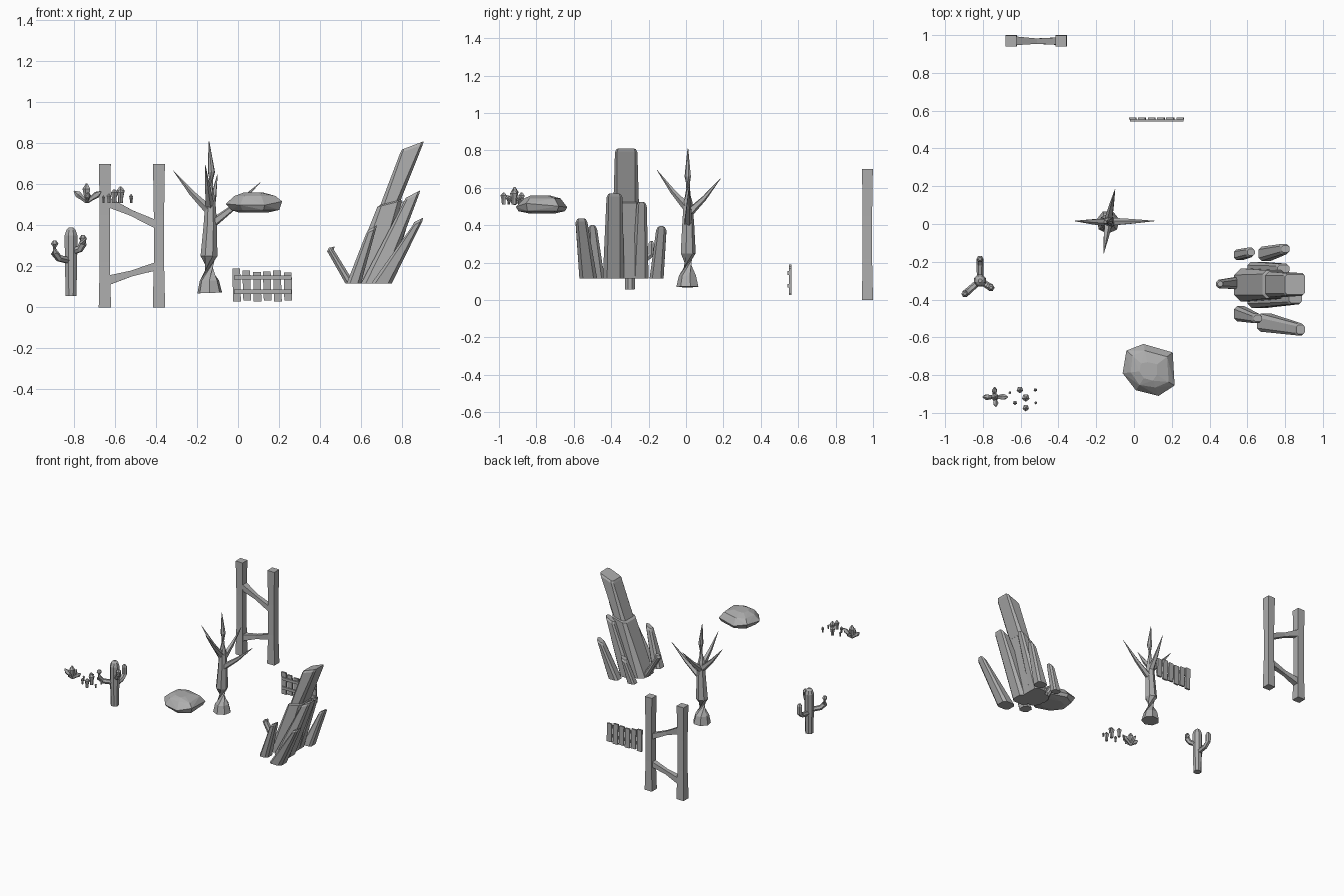
import bpy, bmesh, math, random
from mathutils import Vector

random.seed(4)
if "Cube" in bpy.data.objects:
    bpy.data.objects.remove(bpy.data.objects["Cube"])

GREY = (0.42, 0.42, 0.42, 1)
mat = bpy.data.materials.new("stone grey")
mat.use_nodes = True
mat.diffuse_color = GREY
bsdf = mat.node_tree.nodes["Principled BSDF"]
bsdf.inputs["Base Color"].default_value = GREY
bsdf.inputs["Roughness"].default_value = 0.9


def finish(name, bm):
    bmesh.ops.recalc_face_normals(bm, faces=bm.faces)
    mesh = bpy.data.meshes.new(name)
    bm.to_mesh(mesh)
    bm.free()
    mesh.materials.append(mat)
    ob = bpy.data.objects.new(name, mesh)
    bpy.context.collection.objects.link(ob)


def loft(bm, rings):
    loops = [[bm.verts.new(p) for p in ring] for ring in rings]
    n = len(loops[0])
    for a, b in zip(loops, loops[1:]):
        for i in range(n):
            j = (i + 1) % n
            bm.faces.new((a[i], a[j], b[j], b[i]))
    bm.faces.new(loops[0][::-1])
    bm.faces.new(loops[-1])


def tube(bm, path, sides=6, turn=0.0):
    """Tapered limb along points (x, y, z, radius)."""
    pts = [Vector(p[:3]) for p in path]
    rings = []
    for i, p in enumerate(pts):
        way = pts[min(i + 1, len(pts) - 1)] - pts[max(i - 1, 0)]
        q = way.to_track_quat('Z', 'Y')
        angles = [turn + math.tau * k / sides for k in range(sides)]
        rings.append([p + q @ Vector((math.cos(a), math.sin(a), 0)) * path[i][3]
                      for a in angles])
    loft(bm, rings)


def box(bm, x0, x1, y0, y1, z0, z1, skew=0.0):
    loft(bm, [[(x0 + s, y0, z), (x1 + s, y0, z), (x1 + s, y1, z), (x0 + s, y1, z)]
              for z, s in ((z0, 0), (z1, skew))])


# Gate: two waisted posts and two slanting rails
bm = bmesh.new()
for x in (-0.65, -0.386):
    rings = []
    for z, r in ((0, 0.03), (0.22, 0.025), (0.45, 0.025), (0.7, 0.029)):
        rings.append([(x + a * r, 0.97 + b * r, z)
                      for a, b in ((-1, -1), (1, -1), (1, 1), (-1, 1))])
    loft(bm, rings)
finish("gate_posts", bm)

bm = bmesh.new()
for za, zb in ((0.515, 0.405), (0.13, 0.2)):
    tube(bm, [(-0.64, 0.97, za, 0.033), (-0.52, 0.968, (za + zb) / 2, 0.02),
              (-0.4, 0.968, zb, 0.028)], 4, math.pi / 4)
finish("gate_rails", bm)

# Picket fence
bm = bmesh.new()
tops = (0.19, 0.18, 0.172, 0.175, 0.18, 0.17)
for i, top in enumerate(tops):
    x = -0.024 + i * 0.05
    box(bm, x, x + 0.038, 0.552, 0.565, 0.027 + 0.006 * (i % 2), top,
        random.uniform(-0.006, 0.004))
finish("fence_pickets", bm)
bm = bmesh.new()
for z in (0.066, 0.135):
    box(bm, -0.02, 0.262, 0.543, 0.553, z, z + 0.02)
finish("fence_rails", bm)

# Dead tree
bm = bmesh.new()
tube(bm, [(-0.138, 0.01, 0.07, 0.062), (-0.14, 0.01, 0.13, 0.048),
          (-0.142, 0.01, 0.25, 0.042), (-0.135, 0.01, 0.4, 0.034),
          (-0.135, 0.01, 0.52, 0.025), (-0.13, 0.01, 0.66, 0.018),
          (-0.142, 0.01, 0.81, 0.002)], 7)
finish("tree_trunk", bm)
bm = bmesh.new()
branches = (((0.11, 0.016, 0.61), 0.4), ((-0.316, 0.016, 0.667), 0.47),
            ((-0.1, 0.185, 0.65), 0.46), ((-0.16, -0.155, 0.695), 0.49))
for tip, z in branches:
    root, end = Vector((-0.137, 0.01, z)), Vector(tip)
    mid = root.lerp(end, 0.5) - Vector((0, 0, 0.01))
    tube(bm, [(*root, 0.024), (*mid, 0.014), (*end, 0.001)], 5)
finish("tree_branches", bm)

# Faceted boulder
outline = [(-0.06, -0.79), (-0.04, -0.67), (0.05, -0.635), (0.205, -0.68),
           (0.215, -0.855), (0.13, -0.91), (0.01, -0.88)]
bm = bmesh.new()
for z, s in ((0.463, 0.5), (0.475, 0.86), (0.505, 1), (0.543, 0.72), (0.56, 0.35)):
    for i, (x, y) in enumerate(outline):
        wobble = 0 if z == 0.505 else random.uniform(-0.06, 0.06)
        lift = 0.012 * math.sin(i * 2) if z == 0.505 else 0
        k = s + wobble
        bm.verts.new((0.08 + (x - 0.08) * k, -0.775 + (y + 0.775) * k, z + lift))
bmesh.ops.convex_hull(bm, input=bm.verts)
bmesh.ops.delete(bm, geom=[v for v in bm.verts if not v.link_faces], context='VERTS')
finish("boulder", bm)

# Tall cactus with three upturned arms
bm = bmesh.new()
cx, cy = -0.815, -0.3
tube(bm, [(cx, cy, 0.055, 0.028), (cx, cy, 0.2, 0.032), (cx, cy, 0.35, 0.034),
          (cx, cy, 0.378, 0.024), (cx, cy, 0.39, 0.01)], 8, 0.39)
finish("cactus_trunk", bm)
bm = bmesh.new()
for dx, dy, low, top in ((-0.08, -0.07, 0.235, 0.325), (0.058, -0.037, 0.28, 0.352),
                         (0, 0.115, 0.215, 0.315)):
    tube(bm, [(cx, cy, low - 0.01, 0.017),
              (cx + dx * 0.75, cy + dy * 0.75, low + 0.005, 0.018),
              (cx + dx, cy + dy, low + 0.03, 0.019),
              (cx + dx, cy + dy, top - 0.015, 0.019),
              (cx + dx, cy + dy, top, 0.008)], 6)
finish("cactus_arms", bm)

# Succulent: a centre bud and four spreading leaves
bm = bmesh.new()
base = Vector((-0.738, -0.916, 0.515))
for dx, dy, dz, r in ((0, 0, 0.09, 0.021), (-0.062, 0, 0.052, 0.017),
                      (0.07, 0, 0.05, 0.017), (0, 0.052, 0.045, 0.015),
                      (0.008, -0.05, 0.045, 0.015)):
    d = Vector((dx, dy, dz))
    tube(bm, [(*(base + d * t), r * k) for t, k in
              ((0, 0.6), (0.35, 0.7), (0.7, 1), (1, 0.2))], 5)
finish("succulent", bm)

# Sprouts beside it
bm = bmesh.new()
for x, y, h, r in ((-0.657, -0.893, 0.035, 0.008), (-0.604, -0.878, 0.066, 0.018),
                   (-0.63, -0.947, 0.045, 0.012), (-0.573, -0.92, 0.08, 0.021),
                   (-0.522, -0.878, 0.042, 0.01), (-0.52, -0.947, 0.03, 0.008),
                   (-0.573, -0.974, 0.066, 0.018)):
    tube(bm, [(x, y, 0.51 + h * t, r * k) for t, k in
              ((0, 0.6), (0.35, 0.65), (0.75, 1), (1, 0.2))], 5, 0.3)
finish("sprouts", bm)


# Leaning rock spires
def slab(x0, x1, y0, y1, zl, zr, c):
    """Ring with cut corners, its height running from zl to zr along x."""
    pts = ((x0 + c, y0), (x1 - c, y0), (x1, y0 + c), (x1, y1 - c),
           (x1 - c, y1), (x0 + c, y1), (x0, y1 - c), (x0, y0 + c))
    return [(x, y, zl + (zr - zl) * (x - x0) / (x1 - x0)) for x, y in pts]


def spire(name, bx0, bx1, by0, by1, tx0, tx1, ty0, ty1, zl, zr, steps=()):
    c = 0.2 * (by1 - by0)
    e = 0.008
    bm = bmesh.new()
    loft(bm, [slab(bx0, bx1, by0, by1, 0.115, 0.115, c), *steps,
              slab(tx0 - e, tx1, ty0, ty1, zl - 2 * e, zr - 2 * e, 0.012),
              slab(tx0, tx1 + e / 2, ty0 + e, ty1 - e, zl, zr, 0.01)])
    finish(name, bm)


spire("main_spire", 0.53, 0.7, -0.41, -0.235, 0.8, 0.902, -0.38, -0.26, 0.77, 0.81,
      [slab(0.68, 0.8, -0.395, -0.245, 0.49, 0.52, 0.02),
       slab(0.695, 0.795, -0.388, -0.252, 0.5, 0.525, 0.02)])
spire("second_spire", 0.6, 0.72, -0.445, -0.33, 0.82, 0.885, -0.425, -0.34, 0.535, 0.57)
spire("back_spire", 0.6, 0.7, -0.29, -0.2, 0.76, 0.82, -0.265, -0.21, 0.495, 0.525)
spire("front_large_spire", 0.65, 0.75, -0.57, -0.475, 0.86, 0.9, -0.59, -0.527, 0.415, 0.437)
spire("front_small_spire", 0.53, 0.6, -0.515, -0.435, 0.633, 0.674, -0.525, -0.475, 0.375, 0.4)
spire("rear_large_spire", 0.66, 0.74, -0.195, -0.12, 0.78, 0.82, -0.16, -0.105, 0.37, 0.395)
spire("rear_small_spire", 0.53, 0.59, -0.19, -0.135, 0.6, 0.636, -0.175, -0.125, 0.28, 0.3)
spire("left_spire", 0.525, 0.57, -0.345, -0.28, 0.443, 0.468, -0.34, -0.295, 0.29, 0.297)
